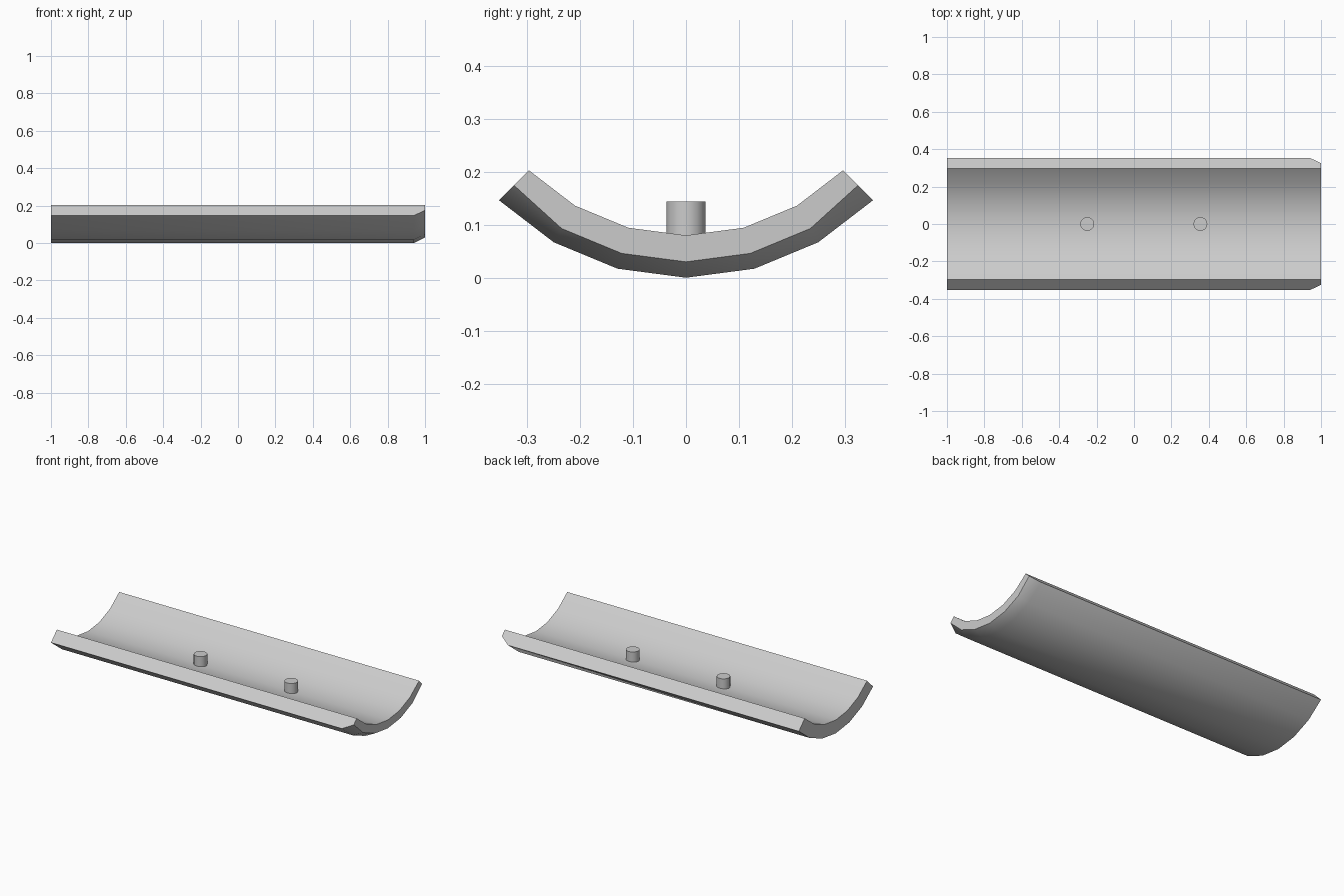
import bpy, bmesh, math

if "Cube" in bpy.data.objects:
    bpy.data.objects.remove(bpy.data.objects["Cube"])

# Single grey material
GREY = (0.6, 0.6, 0.6, 1)
grey = bpy.data.materials.new("light grey")
grey.use_nodes = True
grey.diffuse_color = GREY
grey.node_tree.nodes["Principled BSDF"].inputs["Base Color"].default_value = GREY

OUTER, INNER, BEVELLED = 0.5, 0.42, 0.47
STEPS = 6  # segments over a quarter turn


def finish(name, bm):
    bmesh.ops.recalc_face_normals(bm, faces=bm.faces)
    mesh = bpy.data.meshes.new(name)
    bm.to_mesh(mesh)
    bm.free()
    mesh.materials.append(grey)
    obj = bpy.data.objects.new(name, mesh)
    bpy.context.collection.objects.link(obj)
    bpy.ops.object.select_all(action='DESELECT')
    obj.select_set(True)
    bpy.context.view_layer.objects.active = obj
    bpy.ops.object.shade_smooth_by_angle(angle=math.radians(35))


def arc(bm, x, radius, rim_radius):
    """Row of vertices along the trough's curve; the rim ends may differ."""
    row = []
    for i in range(STEPS + 1):
        a = math.radians(90 * i / STEPS - 45)
        r = rim_radius if i in (0, STEPS) else radius
        row.append(bm.verts.new((x, r * math.sin(a), OUTER - r * math.cos(a))))
    return row


# Trough: a quarter pipe shell with the outside of one end chamfered
bm = bmesh.new()
rows = [arc(bm, -1, INNER, INNER), arc(bm, -1, OUTER, OUTER),
        arc(bm, 0.94, OUTER, OUTER), arc(bm, 1, BEVELLED, 0.46),
        arc(bm, 1, INNER, INNER)]
for k, row in enumerate(rows):
    after = rows[(k + 1) % len(rows)]
    for i in range(STEPS):
        bm.faces.new((row[i], row[i + 1], after[i + 1], after[i]))
for end in (0, STEPS):
    bm.faces.new([row[end] for row in rows])
finish("trough", bm)

# Two pegs standing on the trough floor
for name, x in (("rear_peg", -0.25), ("front_peg", 0.355)):
    bm = bmesh.new()
    bmesh.ops.create_cone(bm, cap_ends=True, segments=20,
                          radius1=0.037, radius2=0.037, depth=0.074)
    bmesh.ops.translate(bm, verts=bm.verts, vec=(x, 0, 0.107))
    finish(name, bm)
